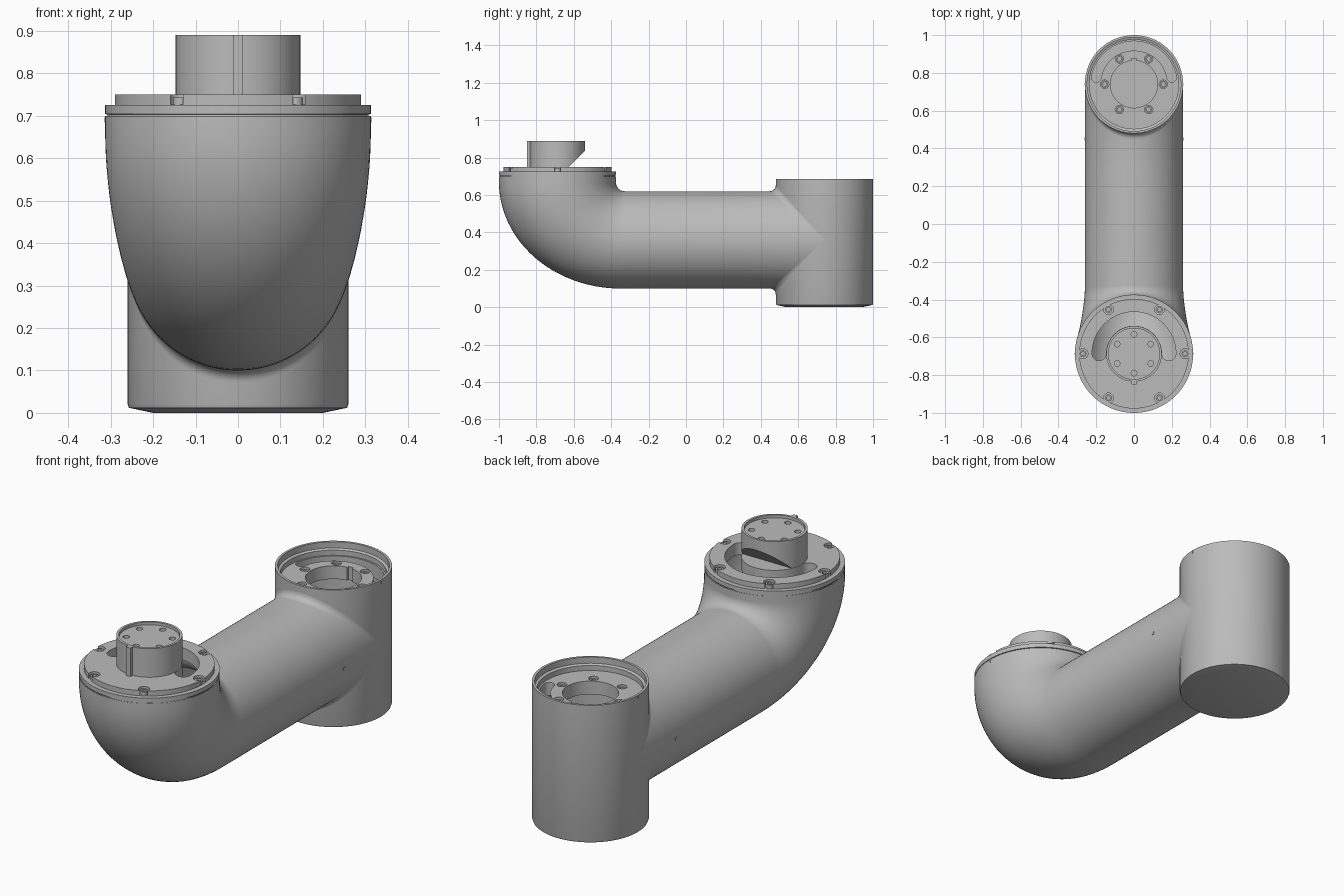
import bpy, bmesh
from math import sin, cos, pi, radians, copysign
from mathutils import Vector

if "Cube" in bpy.data.objects:
    bpy.data.objects.remove(bpy.data.objects["Cube"])

grey = bpy.data.materials.new("satin_grey")
grey.use_nodes = True
GREY = (0.5, 0.5, 0.5, 1)
grey.diffuse_color = GREY
grey.node_tree.nodes["Principled BSDF"].inputs["Base Color"].default_value = GREY

SEG = 96
FRONT_Y, REAR_Y = -0.687, 0.74      # axes of the two joints
TUBE_R, TUBE_Z = 0.26, 0.36


def make(name, bm):
    bmesh.ops.recalc_face_normals(bm, faces=bm.faces)
    mesh = bpy.data.meshes.new(name)
    bm.to_mesh(mesh)
    bm.free()
    mesh.materials.append(grey)
    ob = bpy.data.objects.new(name, mesh)
    bpy.context.collection.objects.link(ob)
    return ob


def smooth(ob):
    bpy.ops.object.select_all(action="DESELECT")
    ob.select_set(True)
    bpy.context.view_layer.objects.active = ob
    bpy.ops.object.shade_smooth_by_angle(angle=radians(32))


def loft(name, rings, ends="caps"):
    """Skin a list of equal point rings; ends are caps, open or loop."""
    bm = bmesh.new()
    rows = [[bm.verts.new(p) for p in ring] for ring in rings]
    pairs = list(zip(rows, rows[1:]))
    if ends == "loop":
        pairs.append((rows[-1], rows[0]))
    for a, b in pairs:
        n = len(a)
        for i in range(n):
            j = (i + 1) % n
            bm.faces.new((a[i], a[j], b[j], b[i]))
    if ends == "caps":
        bm.faces.new(rows[0])
        bm.faces.new(rows[-1])
    return make(name, bm)


def lathe(name, profile, x, y, ends="caps", seg=SEG):
    turn = [2 * pi * i / seg for i in range(seg)]
    return loft(name, [[(x + r * cos(t), y + r * sin(t), z) for t in turn]
                       for r, z in profile], ends)


def rod(name, x, y, r, z0, z1):
    return lathe(name, [(r, z0), (r, z1)], x, y, seg=24)


def box(name, centre, size, turn=0):
    c, s = cos(turn), sin(turn)
    x, y, z = (d / 2 for d in size)
    base = [(-x, -y), (x, -y), (x, y), (-x, y)]
    return loft(name, [[(centre[0] + c * u - s * v, centre[1] + s * u + c * v, centre[2] + h)
                        for u, v in base] for h in (-z, z)])


def arc_slot(y, r, half, a0, a1, z0, z1):
    """Curved slot with round ends, as a cutter."""
    n = 40
    pts = []
    for i in range(n + 1):
        t = a0 + (a1 - a0) * i / n
        pts.append(((r + half) * cos(t), (r + half) * sin(t)))
    for end, first, arc in ((a1, 0, -1), (a0, pi, 1)):
        if arc == 1:
            for i in range(n + 1):
                t = a1 + (a0 - a1) * i / n
                pts.append(((r - half) * cos(t), (r - half) * sin(t)))
        for i in range(1, 10):
            t = end + first + pi * i / 10
            pts.append((r * cos(end) + half * cos(t), r * sin(end) + half * sin(t)))
    return loft("slot_cutter", [[(px, y + py, z) for px, py in pts] for z in (z0, z1)])


def cut(ob, cutters):
    for c in cutters:
        c.hide_render = True
        mod = ob.modifiers.new("cut", "BOOLEAN")
        mod.operation, mod.object, mod.solver = "DIFFERENCE", c, "EXACT"
        bpy.context.view_layer.objects.active = ob
        bpy.ops.object.modifier_apply(modifier=mod.name)
        bpy.data.objects.remove(c)


def around(y, r, start):
    return [(r * cos(t), y + r * sin(t), t)
            for t in (start + k * pi / 3 for k in range(6))]


# Elbow and tube: oval sections from the front joint to the rear joint
def section(inner, outer, w, shrink=0):
    inner, outer = Vector(inner), Vector(outer)
    mid, half = (inner + outer) / 2, (outer - inner) / 2
    half *= 1 - shrink / half.length
    ring = []
    for i in range(SEG):
        t = 2 * pi * i / SEG
        p = mid + half * cos(t)
        ring.append(((w - shrink) * sin(t), p.x, p.y))
    return ring


def elbow(shrink=0):
    rings = [section((-0.374, 0.70), (-1, 0.70), 0.313, shrink)]
    steps = 28
    for i in range(steps + 1):
        a = pi / 2 * (1 - i / steps)
        rings.append(section((-0.327 - 0.047 * sin(a), 0.667 - 0.047 * cos(a)),
                             (-0.35 - 0.65 * sin(a), 0.67 - 0.57 * cos(a)),
                             TUBE_R + 0.053 * sin(a) ** 1.5, shrink))
    return rings


def mitre(back, lift):
    """Ring where the tube meets the upright cylinder, eased by a fillet."""
    ring = []
    for i in range(SEG):
        t = 2 * pi * i / SEG
        s = abs(cos(t))
        ring.append((TUBE_R * sin(t), REAR_Y - TUBE_R * s - back * s,
                     TUBE_Z - TUBE_R * cos(t) - copysign(lift * s, cos(t))))
    return ring


F = 0.032
fillet = [mitre(F * (1 - sin(a)), F * (1 - cos(a)))
          for a in (pi / 2 * k / 6 for k in range(7))]
tube = section((0.3, 0.62), (0.3, 0.10), TUBE_R)
smooth(loft("elbow_and_tube", elbow() + [tube] + fillet, "open"))
smooth(loft("inner_wall", elbow(0.03) + [section((0.4, 0.62), (0.4, 0.10), TUBE_R, 0.03)], "open"))

# Rear joint housing, an upright cup with a stepped rim
smooth(lathe("rear_housing", [(0.20, 0), (0.257, 0.012), (0.26, 0.02), (0.26, 0.685),
                              (0.248, 0.685), (0.248, 0.655), (0.236, 0.65), (0.236, 0.04)],
             0, REAR_Y))

# Mounting flange inside the rear housing
flange = lathe("rear_flange", [(0.238, 0.56), (0.238, 0.625), (0.125, 0.625), (0.125, 0.56)],
               0, REAR_Y, "loop")
bolts = around(REAR_Y, 0.155, 0)
cut(flange, [arc_slot(REAR_Y, 0.203, 0.025, radians(10), radians(170), 0.5, 0.7),
             box("key_cutter", (0, REAR_Y + 0.12, 0.6), (0.025, 0.03, 0.2))]
    + [rod("bolt_cutter", x, y, 0.022, 0.605, 0.7) for x, y, t in bolts])
smooth(flange)
for x, y, t in bolts:
    smooth(lathe("flange_bolt", [(0.019, 0.6), (0.019, 0.615), (0.011, 0.615), (0.011, 0.605)],
                 x, y, seg=24))

# Front cover plate with curved slot and bolt notches
cover = lathe("front_cover", [(0.28, 0.69), (0.308, 0.698), (0.308, 0.703), (0.313, 0.704),
                              (0.313, 0.725), (0.29, 0.725), (0.29, 0.75)], 0, FRONT_Y)
bolts = around(FRONT_Y, 0.27, 0)
cut(cover, [arc_slot(FRONT_Y, 0.185, 0.037, 0, pi, 0.6, 0.8)])
for x, y, t in bolts:
    cut(cover, [rod("notch_cutter", x, y, 0.026, 0.726, 0.8),
                box("notch_cutter", (x + 0.03 * cos(t), y + 0.03 * sin(t), 0.763),
                    (0.06, 0.03, 0.074), t)])
smooth(cover)
for x, y, t in bolts:
    smooth(lathe("cover_bolt", [(0.018, 0.72), (0.018, 0.743), (0.01, 0.743), (0.01, 0.732)],
                 x, y, seg=24))

# Front hub with a slanted undercut over the slot
hub = lathe("front_hub", [(0.147, 0.74), (0.147, 0.89), (0.135, 0.89), (0.135, 0.876)],
            0, FRONT_Y)
wedge = [(-0.642, 0.735), (-0.532, 0.845), (-0.3, 0.845), (-0.3, 0.735)]
cut(hub, [loft("undercut_cutter", [[(x, y, z) for y, z in wedge] for x in (-0.2, 0.2)])]
    + [rod("hole_cutter", x, y, 0.015, 0.85, 0.95)
       for x, y, t in around(FRONT_Y, 0.103, pi / 2)])
smooth(hub)
box("hub_key", (0, FRONT_Y - 0.15, 0.815), (0.024, 0.028, 0.15))
smooth(lathe("hub_column", [(0.14, 0.45), (0.14, 0.70)], 0, FRONT_Y))

# Small index marks on both sides
for side in (-1, 1):
    box("tube_mark", (side * 0.26, 0.45, TUBE_Z), (0.006, 0.015, 0.012))
    box("elbow_mark", (side * 0.311, FRONT_Y, 0.69), (0.006, 0.008, 0.012))
    box("housing_mark", (side * 0.259, REAR_Y, 0.675), (0.006, 0.008, 0.012))
